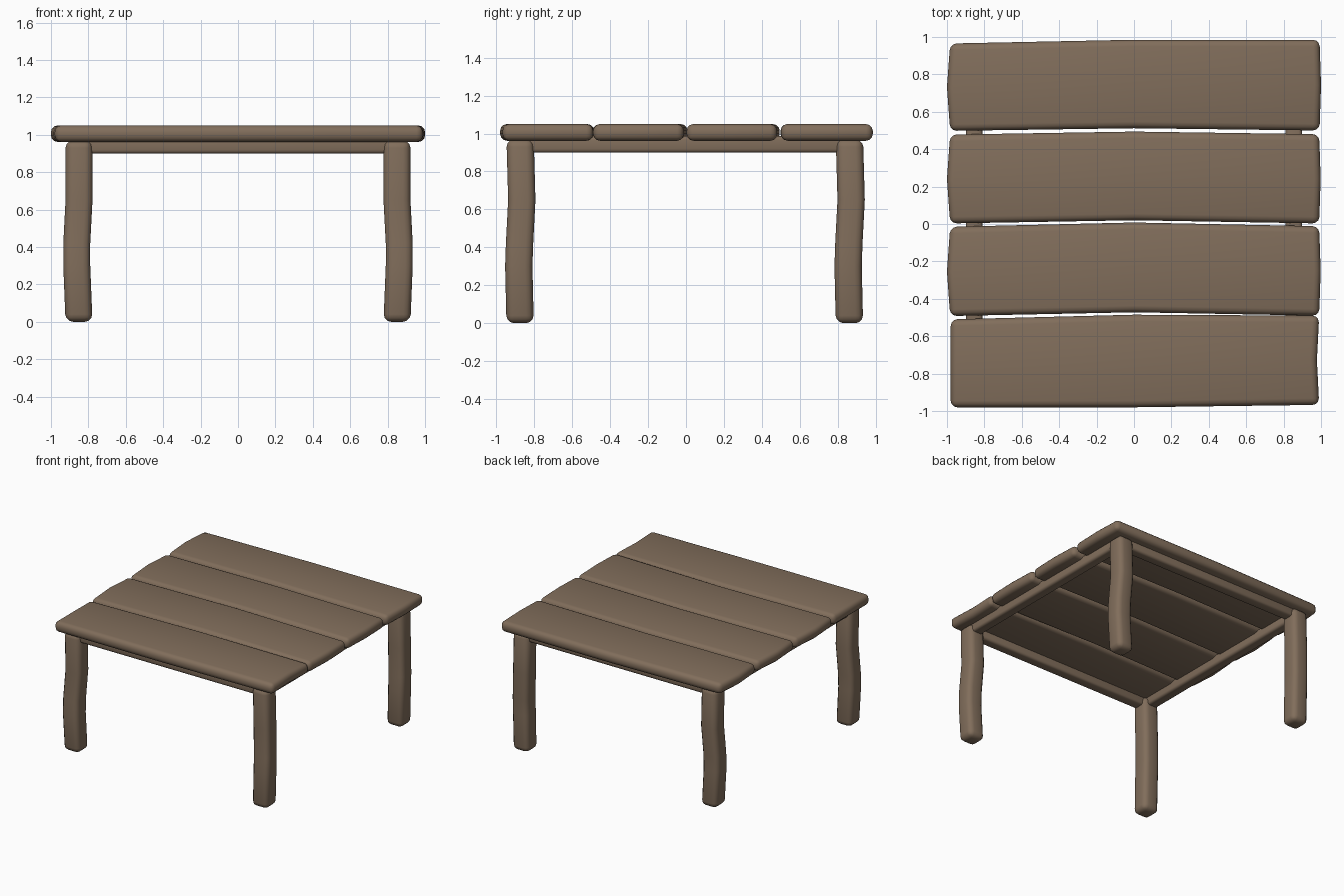
import bpy, bmesh
from mathutils import Vector

if "Cube" in bpy.data.objects:
    bpy.data.objects.remove(bpy.data.objects["Cube"])

wood = bpy.data.materials.new("wood")
wood.diffuse_color = (0.22, 0.155, 0.105, 1)
wood.use_nodes = True
wood.node_tree.nodes["Principled BSDF"].inputs["Base Color"].default_value = wood.diffuse_color


def loft(name, rings, bevel, segments=3):
    """Skin matching rings of points, cap both ends, then round the edges."""
    bm = bmesh.new()
    vs = [[bm.verts.new(p) for p in ring] for ring in rings]
    n = len(rings[0])
    for a, b in zip(vs, vs[1:]):
        for i in range(n):
            j = (i + 1) % n
            bm.faces.new((a[i], a[j], b[j], b[i]))
    for r in (vs[0], vs[-1]):
        if n == 6:  # split cap so that a plank end can be bowed
            bm.faces.new((r[0], r[1], r[4], r[5]))
            bm.faces.new((r[1], r[2], r[3], r[4]))
        else:
            bm.faces.new(r)
    bmesh.ops.recalc_face_normals(bm, faces=bm.faces)
    me = bpy.data.meshes.new(name)
    bm.to_mesh(me)
    bm.free()
    me.materials.append(wood)
    ob = bpy.data.objects.new(name, me)
    bpy.context.collection.objects.link(ob)
    mod = ob.modifiers.new("rounding", 'BEVEL')
    mod.width = bevel
    mod.segments = segments
    mod.limit_method = 'ANGLE'
    mod.angle_limit = 0.7
    me.shade_smooth()
    return ob


# Tabletop planks: (front y, back y) at left, middle and right, plus end x (corner, middle)
planks = [
    ([(-0.98, -0.51), (-0.98, -0.485), (-0.967, -0.49)], (-0.98, -0.98), (0.99, 0.978)),
    ([(-0.492, -0.015), (-0.472, 0.008), (-0.49, -0.012)], (-0.983, -1.0), (0.99, 0.998)),
    ([(0.003, 0.478), (0.02, 0.494), (0.003, 0.48)], (-0.983, -1.0), (0.99, 0.998)),
    ([(0.498, 0.965), (0.512, 0.985), (0.5, 0.985)], (-0.983, -1.0), (0.992, 1.0)),
]
z0, z1 = 0.962, 1.05
for k, (ys, left, right) in enumerate(planks):
    rings = []
    for (y0, y1), (xc, xm) in zip(ys, (left, (0, 0), right)):
        m = (y0 + y1) / 2
        rings.append([(xc, y0, z0), (xm, m, z0), (xc, y1, z0),
                      (xc, y1, z1), (xm, m, z1), (xc, y0, z1)])
    loft(f"tabletop_plank_{k + 1}", rings, 0.035)

# Slightly crooked legs: (z, outward x shift, y shift)
wobble = [(0, 0, 0), (0.3, 0.012, -0.007), (0.42, 0.012, -0.003),
          (0.65, 0.0, 0.009), (0.97, 0, 0)]
h = 0.072
for sx, side in ((-1, "left"), (1, "right")):
    for y, end in ((-0.875, "front"), (0.862, "back")):
        rings = []
        for z, dx, dy in wobble:
            cx, cy = sx * (0.85 + dx), y + dy
            rings.append([(cx - h, cy - h, z), (cx + h, cy - h, z),
                          (cx + h, cy + h, z), (cx - h, cy + h, z)])
        loft(f"{end}_{side}_leg", rings, 0.04)

# Rails joining the legs under the top
def rail(name, a, b):
    a, b = Vector(a), Vector(b)
    d = (b - a).normalized()
    s = Vector((-d.y, d.x, 0)) * 0.044
    up = Vector((0, 0, 0.044))
    loft(name, [[p - s - up, p + s - up, p + s + up, p - s + up] for p in (a, b)], 0.02)

zr = 0.943
for s, n in ((-1, "left"), (1, "right")):
    rail(f"{n}_rail", (s * 0.855, -0.87, zr), (s * 0.855, 0.86, zr))
for y, n in ((-0.875, "front"), (0.862, "back")):
    rail(f"{n}_rail", (-0.85, y, zr), (0.85, y, zr))
